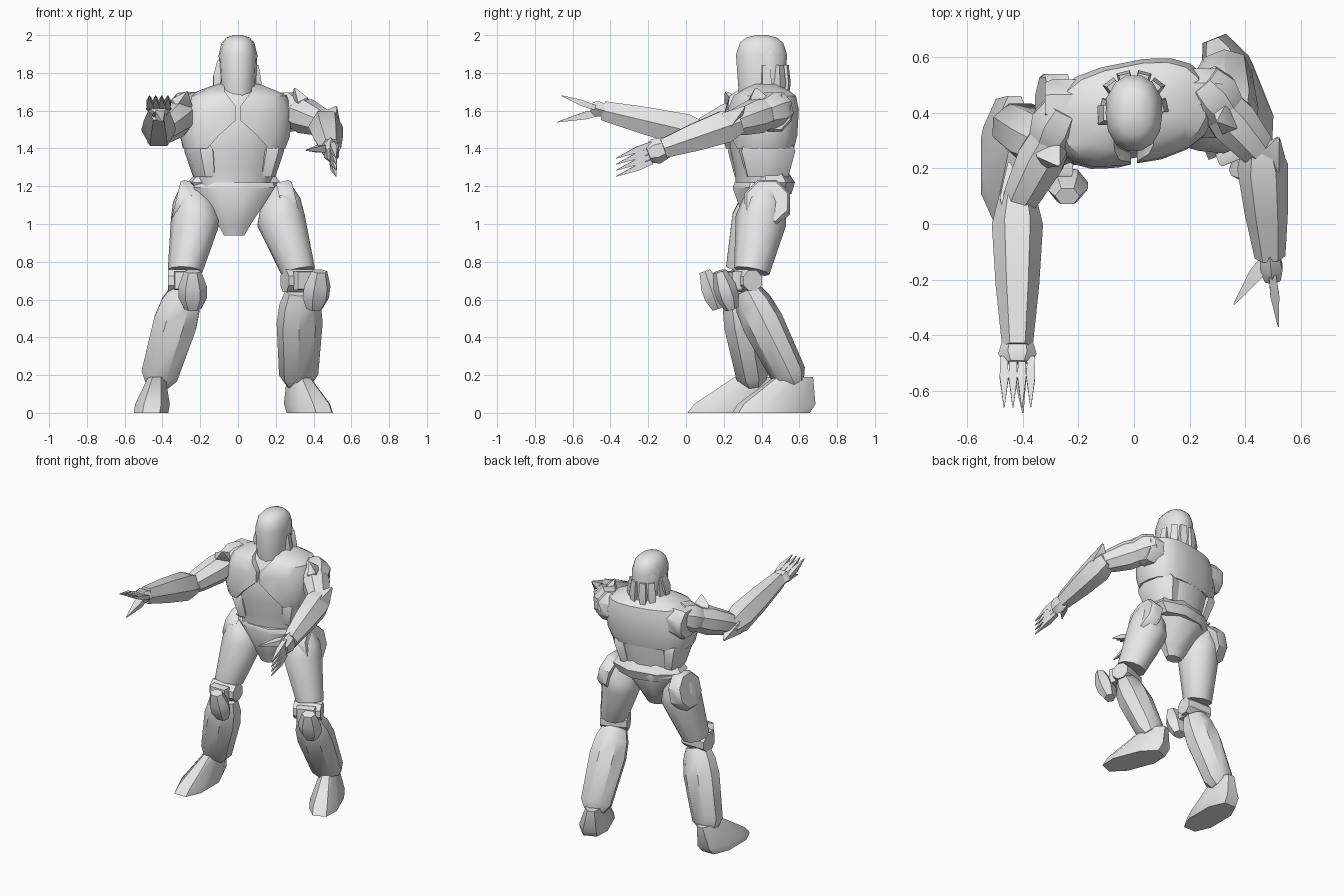
import bpy
import bmesh
from math import sin, cos, pi, radians, copysign
from mathutils import Vector

cube = bpy.data.objects.get("Cube")
if cube:
    bpy.data.objects.remove(cube, do_unlink=True)

grey = bpy.data.materials.new("plain_grey")
grey.use_nodes = True
grey.diffuse_color = (.8, .8, .8, 1)
shader = next(node for node in grey.node_tree.nodes if node.type == 'BSDF_PRINCIPLED')
shader.inputs["Base Color"].default_value = grey.diffuse_color

LEFTWARD = Vector((1, 0, 0))
FRONT = Vector((0, -1, 0))
UP = Vector((0, 0, 1))
TURNED = Vector((.2, -1, 0)).normalized()
LEFT_TOES = Vector((.4, -1, 0)).normalized()

# Swelling along a part: (share of the length, share of the full size)
BALL = ((0, .8), (.5, 1), (1, .8))
DISC = ((0, 1), (.8, 1), (1, .9))
SPIKE = ((0, .8), (.4, 1), (1, .1))
PAD = ((0, .6), (.3, 1), (.6, 1), (1, .6))
FLARE = ((0, .75), (.8, 1), (1, .9))
HAND = ((0, .8), (.6, 1), (1, .7))
UPPER_ARM = ((0, .8), (.4, 1), (.8, .8), (1, .6))
FOREARM = ((0, .7), (.2, 1), (.6, .85), (1, .6))
THIGH = ((0, .4), (.2, .85), (.4, 1), (1, .7))
SHIN = ((0, .65), (.15, .9), (.35, 1), (.9, .85), (1, .55))
FOOT = ((0, 1), (.25, 1), (1, .5))
PELVIS = ((0, .25), (.2, .4), (.9, 1), (1, .95))
BELLY = ((0, .8), (.2, .85), (.4, 1), (.65, 1), (.9, .75), (1, .35))
CHEST = ((0, .93), (.2, 1), (.6, 1), (.82, .9), (.9, .7), (1, .4))
HEAD = ((0, .8), (.3, .9), (.75, 1), (.9, .85), (.97, .6), (1, .2))


def shade(obj):
    bpy.ops.object.select_all(action='DESELECT')
    obj.select_set(True)
    bpy.context.view_layer.objects.active = obj
    bpy.ops.object.shade_smooth_by_angle(angle=radians(40))


def finish(name, bm):
    """Turn a bmesh into a named, shaded object."""
    bmesh.ops.recalc_face_normals(bm, faces=bm.faces[:])
    mesh = bpy.data.meshes.new(name)
    bm.to_mesh(mesh)
    bm.free()
    mesh.materials.append(grey)
    obj = bpy.data.objects.new(name, mesh)
    bpy.context.collection.objects.link(obj)
    shade(obj)
    return obj


def boxy(value, square):
    return copysign(abs(value) ** square, value)


def part(name, start, end, width, depth, swelling, front=UP, sides=8,
         square=1, axis=None, bow=0):
    """Skin rings from start to end, sized by a swelling rule; bow bends it sideways."""
    start, end = Vector(start), Vector(end)
    axis = (axis or end - start).normalized()
    ahead = (front - axis * front.dot(axis)).normalized()
    across = axis.cross(ahead)
    bm = bmesh.new()
    rings = []
    for share, size in swelling:
        centre = start.lerp(end, share) + LEFTWARD * bow * sin(pi * share)
        size /= cos(pi / sides)
        ring = []
        for i in range(sides):
            angle = (i + .5) * 2 * pi / sides
            ring.append(bm.verts.new(centre
                                     + across * boxy(sin(angle), square) * width * size
                                     + ahead * boxy(cos(angle), square) * depth * size))
        rings.append(ring)
    for low, high in zip(rings, rings[1:]):
        for i in range(sides):
            bm.faces.new((low[i - 1], low[i], high[i], high[i - 1]))
    bm.faces.new(rings[0])
    bm.faces.new(rings[-1])
    return finish(name, bm)


def spike(name, base, tip, width, depth, front=UP):
    return part(name, base, tip, width, depth, SPIKE, front, sides=4)


# Pelvis wedge, belt round the back, belly and waist panels
part("pelvis", (-.02, .37, .94), (-.02, .4, 1.22), .215, .15, PELVIS, FRONT, axis=UP)
part("belt", (-.02, .44, 1.16), (-.02, .42, 1.28), .24, .13, BALL, TURNED, axis=UP)
part("belly", (-.02, .4, 1.18), (0, .4, 1.74), .24, .16, BELLY, TURNED, sides=16, square=.9, axis=UP)
for side in (-1, 1):
    base = Vector((side * .15 - .02, .4 + side * .03, 1.25))
    part("waist_panel", base, base + UP * .17 + LEFTWARD * side * .03, .08, .145,
         FLARE, TURNED, axis=UP)

# Chest armour, opened along the breastbone, with a socket at each shoulder
chest = part("chest_armour", (-.02, .39, 1.4), (0, .41, 1.74), .29, .18, CHEST,
             TURNED, sides=18, square=.75, axis=UP)
edge = [(.08, 1.8), (.07, 1.7), (.01, 1.62), (.01, 1.55), (.1, 1.47), (.18, 1.38)]
outline = edge + [(-x, z) for x, z in reversed(edge)]
bm = bmesh.new()
face = bm.faces.new([bm.verts.new((x, 0, z)) for x, z in outline])
sweep = bmesh.ops.extrude_face_region(bm, geom=[face])
bmesh.ops.translate(bm, vec=FRONT * -.37,
                    verts=[item for item in sweep["geom"] if isinstance(item, bmesh.types.BMVert)])
cutter = finish("chest_cutter", bm)
cutter.hide_render = True
opening = chest.modifiers.new("opening", 'BOOLEAN')
opening.operation = 'DIFFERENCE'
opening.object = cutter
bpy.context.view_layer.objects.active = chest
bpy.ops.object.modifier_apply(modifier=opening.name)
bpy.data.objects.remove(cutter, do_unlink=True)
shade(chest)
for side in (-1, 1):
    socket = Vector((side * .2, .45 + side * .02, 1.59))
    part("shoulder_socket", socket, socket + LEFTWARD * side * .12, .09, .1, DISC)

# Head, hair cap and hanging strands
part("head", (0, .4, 1.58), (0, .4, 2), .1, .135, HEAD, FRONT, sides=14, square=.9)
part("hair_cap", (0, .45, 1.68), (0, .42, 1.96), .1, .1, HEAD, FRONT, sides=12)
for side in (-1, 1):
    for x, y in ((.03, .52), (.07, .49), (.085, .42)):
        crown = Vector((side * x, y, 1.84))
        tip = Vector((side * x * 1.3, y + .01, 1.6))
        spike("hair_strand", crown, tip, .025, .025, Vector((side * x, y - .4, 0)))
spike("long_hair_strand", (-.09, .4, 1.86), (-.13, .38, 1.66), .025, .035, FRONT)


def arm(side, shoulder, elbow, wrist, knuckles, shoulder_tip, elbow_tip, thumb_tip,
        palm, spread, reach):
    """Armoured arm with shoulder and elbow blades and a clawed hand."""
    shoulder, elbow, wrist, knuckles = map(Vector, (shoulder, elbow, wrist, knuckles))
    upper = (elbow - shoulder).normalized()
    lower = (wrist - elbow).normalized()
    part(side + "_shoulder", shoulder - upper * .07, shoulder + upper * .07, .1, .1, BALL)
    part(side + "_upper_arm", shoulder, elbow + upper * .02, .085, .09, UPPER_ARM)
    spike(side + "_shoulder_blade", shoulder + upper * .1 + UP * .04, shoulder_tip, .05, .03)
    spike(side + "_elbow_blade", elbow + lower * .07, elbow_tip, .05, .045)
    part(side + "_forearm", elbow - lower * .04, wrist, .08, .085, FOREARM, sides=6)
    part(side + "_hand", wrist - lower * .02, knuckles, .06, .04, HAND, palm, sides=6)
    for i in range(4):
        offset = spread * (i - 1.5) * .032
        spike(side + "_finger", knuckles + offset - lower * .02,
              knuckles + offset + Vector(reach), .016, .016)
    spike(side + "_thumb", wrist - lower * .01, thumb_tip, .025, .02)


# Left arm is bent and lowered; right arm is stretched forwards
arm("left", (.28, .46, 1.6), (.46, .25, 1.53), (.49, -.12, 1.4), (.5, -.2, 1.37),
    (.3, .37, 1.72), (.52, .31, 1.62), (.36, -.29, 1.39), LEFTWARD, UP, (.02, -.17, -.07))
arm("right", (-.27, .36, 1.6), (-.42, .07, 1.48), (-.42, -.44, 1.6), (-.42, -.5, 1.62),
    (-.27, .21, 1.7), (-.45, .22, 1.43), (-.4, -.68, 1.54), UP, LEFTWARD, (0, -.16, .06))


def leg(side, hip, knee, ankle, sole, toes):
    """Thigh with hip disc, hinged knee with pad, shin and foot."""
    hip, knee = Vector(hip), Vector(knee)
    outward = LEFTWARD * copysign(1, hip.x)
    across = UP.cross(toes)
    part(side + "_thigh", hip, knee + UP * .05 - toes * .03, .125, .13, THIGH, toes,
         sides=10, bow=-.04 * outward.x)
    disc = hip - UP * .1
    part(side + "_hip_disc", disc, disc + outward * .08 + UP * .02, .12, .12, DISC)
    part(side + "_knee_hinge", knee - across * .09, knee + across * .09, .06, .06, DISC)
    part(side + "_knee_block", knee + toes * .05, knee + toes * .1, .06, .05, DISC, sides=4)
    pad = knee + toes * .13 + across * .04
    part(side + "_knee_pad", pad - toes * .03 - UP * .15, pad + toes * .04 + UP * .05,
         .065, .05, PAD, toes, sides=6)
    part(side + "_shin", knee - UP * .05, ankle, .115, .1, SHIN, toes)
    part(side + "_foot", sole, Vector(ankle) + UP * .04, .09, .2, FOOT, toes, square=.8, axis=UP)


leg("left", (.23, .43, 1.2), (.33, .32, .7), (.32, .57, .15), (.38, .45, 0), LEFT_TOES)
leg("right", (-.25, .42, 1.2), (-.28, .27, .7), (-.43, .36, .15), (-.46, .21, 0), FRONT)
